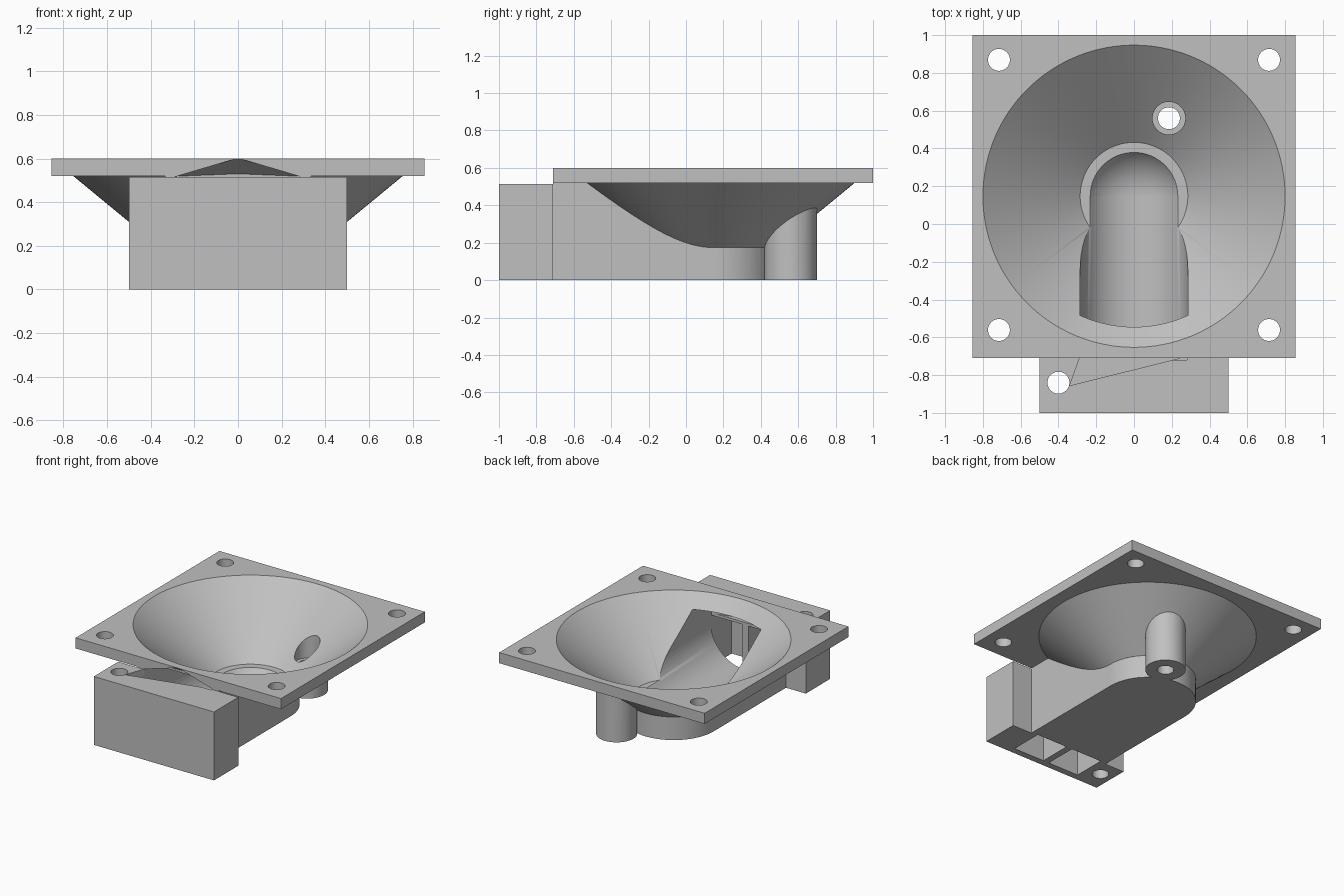
import bpy, bmesh, math
from mathutils import Matrix, Vector

old = bpy.data.objects.get("Cube")
if old:
    bpy.data.objects.remove(old, do_unlink=True)

CY = 0.147          # centre of plate and funnel along y
HOLE = 0.058        # screw hole radius
FRONT = -0.71       # front edge of plate

grey = bpy.data.materials.new("light grey plastic")
grey.use_nodes = True
tone = (0.53, 0.53, 0.53, 1)
grey.diffuse_color = tone
grey.node_tree.nodes["Principled BSDF"].inputs["Base Color"].default_value = tone


def finish(name, bm):
    bmesh.ops.recalc_face_normals(bm, faces=bm.faces)
    mesh = bpy.data.meshes.new(name)
    bm.to_mesh(mesh)
    bm.free()
    mesh.materials.append(grey)
    ob = bpy.data.objects.new(name, mesh)
    bpy.context.collection.objects.link(ob)
    return ob


def box(name, x0, x1, y0, y1, z0, z1):
    bm = bmesh.new()
    size = Matrix.Diagonal((x1 - x0, y1 - y0, z1 - z0, 1))
    mid = Matrix.Translation(((x0 + x1) / 2, (y0 + y1) / 2, (z0 + z1) / 2))
    bmesh.ops.create_cube(bm, size=1, matrix=mid @ size)
    return finish(name, bm)


def cone(name, x, y, z0, z1, r0, r1=None, segments=48, turn=Matrix()):
    bm = bmesh.new()
    bmesh.ops.create_cone(bm, cap_ends=True, segments=segments, radius1=r0,
                          radius2=r0 if r1 is None else r1, depth=z1 - z0,
                          matrix=Matrix.Translation((x, y, (z0 + z1) / 2)) @ turn)
    return finish(name, bm)


def hull(name, points):
    bm = bmesh.new()
    for p in points:
        bm.verts.new(p)
    bmesh.ops.convex_hull(bm, input=bm.verts)
    return finish(name, bm)


def combine(target, other, operation):
    mod = target.modifiers.new(operation.lower(), "BOOLEAN")
    mod.operation, mod.solver, mod.object = operation, "EXACT", other
    bpy.context.view_layer.objects.active = target
    bpy.ops.object.modifier_apply(modifier=mod.name)
    bpy.data.objects.remove(other, do_unlink=True)


# Solid parts
body = box("funnel_housing", -0.855, 0.855, FRONT, 1.0, 0.52, 0.60)
solids = [
    cone("funnel_shell", 0, CY, 0.174, 0.52, 0.335, 0.755, 128),
    cone("round_end", 0, CY, 0, 0.19, 0.335, segments=96),
    box("channel_body", -0.335, 0.335, FRONT, CY, 0, 0.54),
    box("outlet_box", -0.5, 0.5, -1.0, FRONT, 0, 0.515),
    cone("drain_post", 0.185, 0.56, 0, 0.42, 0.14),
]
for part in solids:
    combine(body, part, "UNION")

# Funnel bowl
cuts = [cone("bowl", 0, CY, 0.17, 0.643, 0.285, 0.8515, 128)]

# Channel with a round floor and a ball-shaped end
lay = Matrix.Rotation(math.pi / 2, 4, "X")
axis_z = 0.335
length = CY - FRONT
bm = bmesh.new()
bmesh.ops.create_uvsphere(bm, u_segments=64, v_segments=32, radius=0.285,
                          matrix=Matrix.Translation((0, CY, axis_z)) @ lay)
cuts.append(finish("channel_end", bm))
bm = bmesh.new()
bmesh.ops.create_cone(bm, cap_ends=True, segments=64, radius1=0.285, radius2=0.285,
                      depth=length, matrix=Matrix.Translation(
                          (0, (CY + FRONT) / 2, axis_z)) @ lay)
# flatten the upper half into straight walls and a flat roof
for v in bm.verts:
    if v.co.z > axis_z + 0.001:
        v.co.x = math.copysign(0.285, v.co.x) if abs(v.co.x) > 0.01 else 0
        v.co.z = 0.51
bmesh.ops.remove_doubles(bm, verts=bm.verts, dist=0.0001)
bmesh.ops.dissolve_degenerate(bm, edges=bm.edges, dist=0.0001)
bm.free()
cuts.append(cone("channel_floor", 0, (CY + FRONT) / 2, axis_z - length / 2,
                 axis_z + length / 2, 0.285, segments=64, turn=lay))
# keep the round floor only, with straight walls above it
combine(cuts[-1], box("trim", -1, 1, -2, 2, axis_z, 2), "DIFFERENCE")
cuts.append(box("channel_walls", -0.285, 0.285, FRONT, CY, axis_z - 0.001, 0.51))

# Two outlet shafts with a divider between them
for x0, x1 in ((-0.285, -0.025), (0.025, 0.285)):
    cuts.append(box("shaft", x0, x1, -0.95, FRONT + 0.01, -0.1, 0.38))

# Slanted pocket in the box top and gabled notch in the plate front
cuts.append(hull("pocket", [(x, y, z) for z in (0.40, 0.518)
                            for x, y in ((-0.34, -0.855), (-0.285, -0.7), (0.285, -0.7))]))
cuts.append(hull("notch", [(s * 0.28, y, z) for s in (-1, 1) for y in (-0.72, -0.6)
                           for z in (0.505, 0.519)]
                 + [(0, -0.72, 0.602), (0, -0.6, 0.53)]))

# Screw holes and drain
for sx in (-1, 1):
    for sy in (-1, 1):
        cuts.append(cone("hole", sx * 0.715, CY + 0.007 + sy * 0.715, 0.4, 0.7, HOLE))
cuts.append(cone("box_hole", -0.4, -0.84, -0.1, 0.7, HOLE))
cuts.append(cone("drain", 0.185, 0.56, -0.1, 0.5, HOLE))
cuts.append(cone("drain_recess", 0.185, 0.56, 0.2, 0.5, 0.087))

for cutter in cuts:
    combine(body, cutter, "DIFFERENCE")

# Smooth curves, sharp edges
bpy.ops.object.select_all(action="DESELECT")
body.select_set(True)
bpy.context.view_layer.objects.active = body
bpy.ops.object.shade_smooth_by_angle(angle=math.radians(30))
